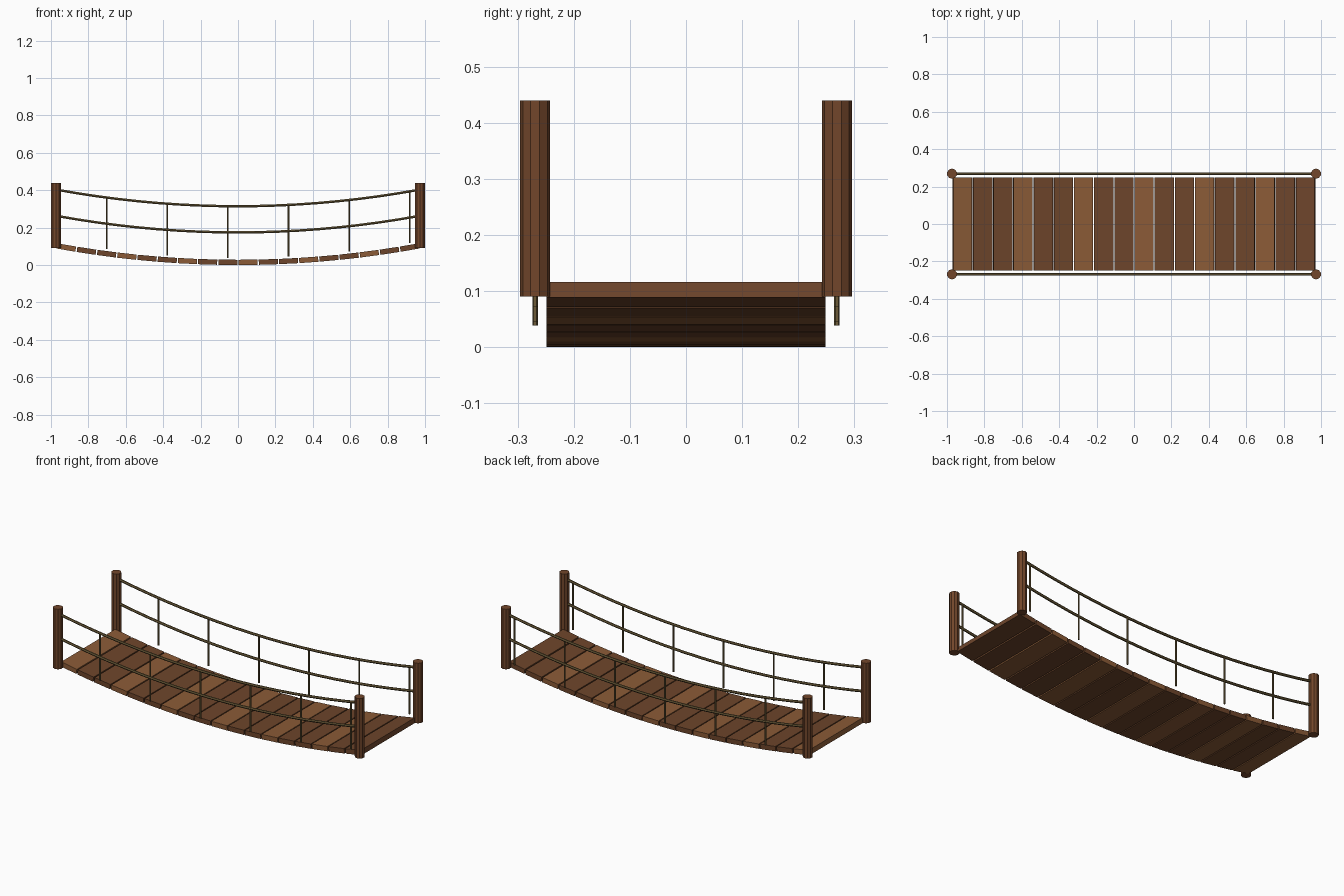
import bpy
from math import atan

if "Cube" in bpy.data.objects:
    bpy.data.objects.remove(bpy.data.objects["Cube"])

N = 18                 # planks
STEP = 0.108           # plank spacing
POST_X, RAIL_Y = 0.973, 0.269


def sag(x):
    return 0.0145 + 0.094 * x * x


def slope(x):
    return atan(2 * 0.094 * x)


def material(name, rgb):
    m = bpy.data.materials.new(name)
    m.diffuse_color = (*rgb, 1)
    m.use_nodes = True
    m.node_tree.nodes["Principled BSDF"].inputs["Base Color"].default_value = m.diffuse_color
    return m


LIGHT = material("light_wood", (0.26, 0.105, 0.038))
DARK = material("dark_wood", (0.155, 0.06, 0.024))
POST = material("post_wood", (0.17, 0.062, 0.024))
ROPE = material("rope", (0.15, 0.105, 0.04))


def finish(name, mat):
    ob = bpy.context.object
    ob.name = name
    ob.data.materials.append(mat)
    return ob


def cylinder(name, x, y, z0, z1, r, sides, mat):
    bpy.ops.mesh.primitive_cylinder_add(vertices=sides, radius=r, depth=z1 - z0,
                                        location=(x, y, (z0 + z1) / 2))
    return finish(name, mat)


def rope(name, y, height, r):
    # sagging rope: poly curve with round bevel, following the deck
    cu = bpy.data.curves.new(name, 'CURVE')
    cu.dimensions = '3D'
    cu.bevel_depth = r
    cu.bevel_resolution = 1
    cu.use_fill_caps = True
    sp = cu.splines.new('POLY')
    sp.use_smooth = False
    sp.points.add(N)
    for i, p in enumerate(sp.points):
        x = POST_X * (2 * i / N - 1)
        p.co = (x, y, sag(x) + height, 1)
    ob = bpy.data.objects.new(name, cu)
    bpy.context.collection.objects.link(ob)
    cu.materials.append(ROPE)


# deck planks
centres = [STEP * (i - (N - 1) / 2) for i in range(N)]
for i, x in enumerate(centres):
    bpy.ops.mesh.primitive_cube_add(size=1, location=(x, 0, sag(x)),
                                    rotation=(0, -slope(x), 0))
    ob = finish(f"plank_{i + 1}", LIGHT if i % 3 == 0 else DARK)
    ob.scale = (0.102, 0.498, 0.028)

for side, y in (("front", -RAIL_Y), ("back", RAIL_Y)):
    # end posts
    for end, x in (("left", -POST_X), ("right", POST_X)):
        cylinder(f"{side}_{end}_post", x, y, 0.09, 0.44, 0.027, 10, POST)
    # hand rope and middle rope
    rope(f"{side}_hand_rope", y, 0.30, 0.0075)
    rope(f"{side}_middle_rope", y, 0.16, 0.0075)
    # hanger ropes on every third plank
    for k in range(2, N, 3):
        x = centres[k]
        cylinder(f"{side}_hanger_{k}", x, y, sag(x) + 0.024, sag(x) + 0.30,
                 0.005, 6, ROPE)
